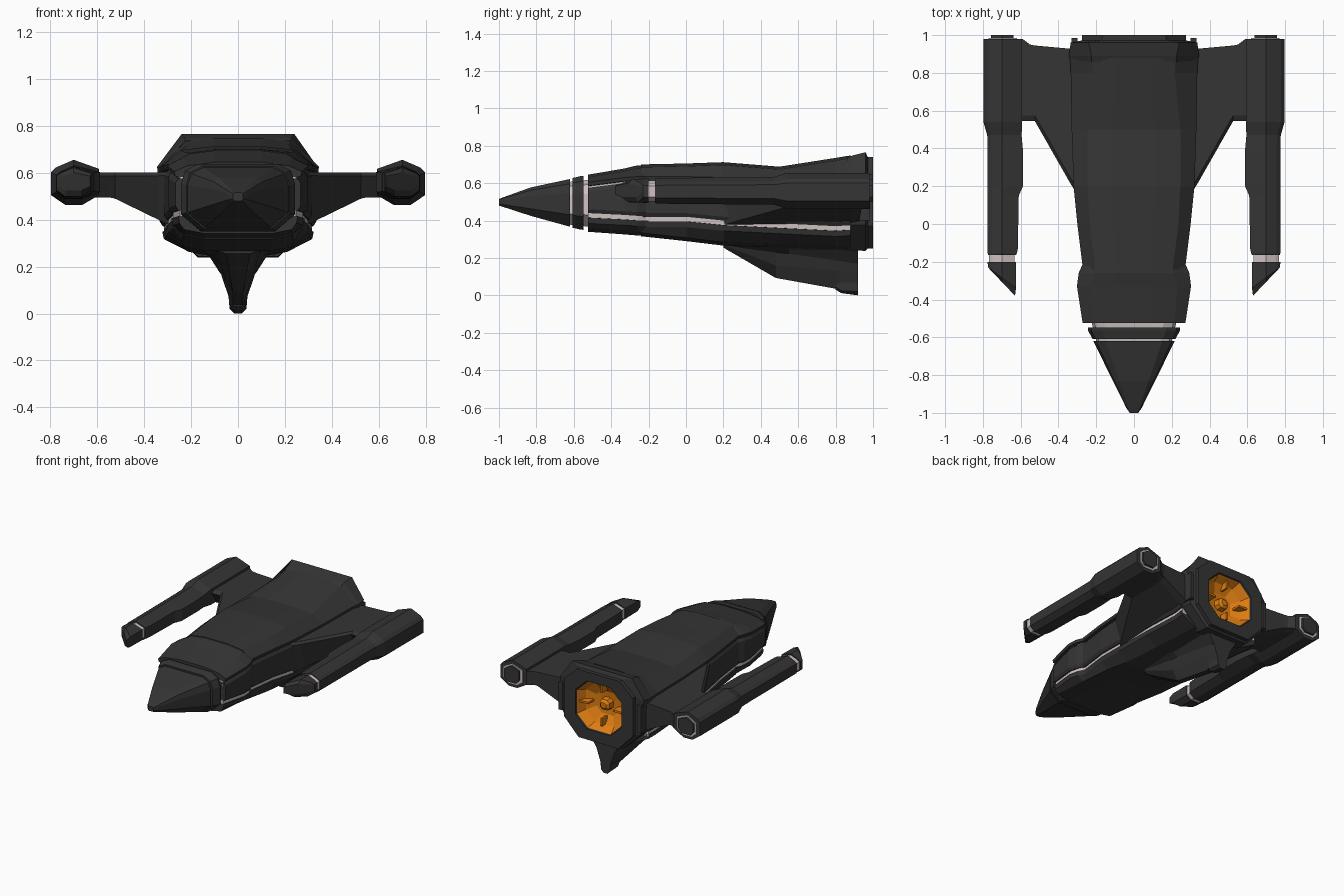
import bpy, bmesh


def material(name, rgb):
    m = bpy.data.materials.new(name)
    m.diffuse_color = (*rgb, 1)
    return m


DARK = material("dark_plating", (0.035, 0.035, 0.036))
LIGHT = material("pale_seam", (0.62, 0.53, 0.53))
ORANGE = material("engine_glow", (0.75, 0.21, 0.006))


def loft(name, rings, mat=DARK, caps=(True, True), mirror=False):
    """Skin a list of equal-length point rings."""
    bm = bmesh.new()
    vs = [[bm.verts.new(p) for p in r] for r in rings]
    n = len(rings[0])
    for a, b in zip(vs, vs[1:]):
        for i in range(n):
            j = (i + 1) % n
            bm.faces.new((a[i], a[j], b[j], b[i]))
    if caps[0]:
        bm.faces.new(vs[0])
    if caps[1]:
        bm.faces.new(vs[-1])
    bmesh.ops.recalc_face_normals(bm, faces=bm.faces)
    me = bpy.data.meshes.new(name)
    bm.to_mesh(me)
    bm.free()
    me.materials.append(mat)
    ob = bpy.data.objects.new(name, me)
    bpy.context.collection.objects.link(ob)
    if mirror:
        ob.modifiers.new("mirror", 'MIRROR').use_mirror_merge = False
    return ob


def sym(y, half):
    """Full ring at y from a right-half profile of (x, z)."""
    return [(x, y, z) for x, z in half] + [(-x, y, z) for x, z in reversed(half)]


# Nose cone, collar and the pale joints behind them
def nose_ring(y, w, zt, zb):
    h = zt - zb
    return sym(y, [(.7 * w, zt), (.93 * w, zt - .1 * h), (w, zt - .3 * h),
                   (w, zb + .25 * h), (.65 * w, zb)])


loft("nose_cone", [nose_ring(*s) for s in (
    (-1, .022, .515, .48), (-.975, .04, .525, .472), (-.83, .112, .577, .425),
    (-.62, .215, .622, .367))])
loft("nose_joint", [nose_ring(-.64, .195, .605, .38), nose_ring(-.5, .23, .62, .365)], LIGHT)
loft("nose_collar", [nose_ring(-.608, .22, .627, .362), nose_ring(-.565, .243, .637, .352),
                     nose_ring(-.548, .243, .638, .35)])


# Hull: upper shell, side bands and lower shell wrapped round a pale core
def hull(prefix, stations):
    up, low, side, core = [], [], [], []
    for y, w, wt, zt, zs, zl, wb, zb in stations:
        up.append(sym(y, [(.45 * wt, zt), (wt, zt - .015), (w + .005, zs + .02),
                          (w, zs), (w - .05, zs - .005)]))
        low.append(sym(y, [(w - .06, zl - .02), (w - .012, zl - .025),
                           (w - .018, zl - .055), (wb + .03, zb + .018), (wb - .06, zb)]))
        side.append([(x, y, z) for x, z in ((w - .06, zs - .01), (w - .012, zs - .01),
                     (w, zs - .03), (w, zl + .02), (w - .012, zl), (w - .06, zl))])
        core.append(sym(y, [(w - .02, zs + .008), (w - .02, zl - .04)]))
    loft(prefix + "_upper_shell", up)
    loft(prefix + "_lower_shell", low)
    loft(prefix + "_side_band", side, mirror=True)
    loft(prefix + "_core", core, LIGHT)


hull("cockpit", [
    (-.525, .267, .215, .645, .585, .44, .20, .34),
    (-.33, .297, .23, .678, .61, .43, .20, .326),
    (-.26, .288, .21, .695, .615, .425, .20, .32),
    (-.20, .262, .20, .696, .615, .425, .19, .318)])
hull("body", [
    (-.24, .265, .205, .70, .615, .42, .20, .316),
    (0, .295, .235, .705, .615, .42, .21, .29),
    (.2, .315, .245, .712, .61, .40, .20, .266),
    (.5, .325, .245, .688, .605, .385, .19, .255),
    (.8, .33, .215, .735, .605, .37, .18, .246),
    (.88, .335, .222, .748, .605, .375, .18, .245)])

# Tail collar with the recessed engine
hole = [(.09, .665), (.175, .585), (.175, .415), (.09, .335)]


def scaled(k):
    return [(x * k, .5 + (z - .5) * k) for x, z in hole]


plate = [(.17, .74), (.275, .645), (.275, .37), (.16, .25)]
loft("tail_collar", [
    sym(.86, [(.225, .735), (.335, .62), (.315, .38), (.17, .245)]),
    sym(.89, [(.225, .748), (.345, .625), (.315, .375), (.17, .24)]),
    sym(.96, [(.24, .765), (.335, .63), (.31, .375), (.17, .238)]),
    sym(.972, plate), sym(1, plate), sym(1, scaled(1.05)), sym(.94, hole)], caps=(False, False))
loft("engine_dish", [sym(.99, scaled(1.02)), sym(.93, scaled(.85)), sym(.895, scaled(.5)),
                     sym(.89, scaled(.2))], ORANGE, caps=(False, True))
loft("engine_hub", [sym(.885, scaled(.25)), sym(.93, scaled(.22)), sym(.945, scaled(.12))], ORANGE)


# Box helper for small details, given by opposite corners
def box(name, lo, hi, mat=DARK, mirror=False):
    loft(name, [[(lo[0], y, lo[2]), (hi[0], y, lo[2]), (hi[0], y, hi[2]), (lo[0], y, hi[2])]
                for y in (lo[1], hi[1])], mat, mirror=mirror)


box("engine_side_vane", (.10, .91, .493), (.172, .975, .507), ORANGE, True)
for z in (.36, .60):
    box("engine_vertical_vane", (-.007, .91, z), (.007, .97, z + .055), ORANGE)
# Upright ribs beside the tail
box("tail_rib", (.30, .9, .40), (.33, .985, .6), DARK, True)


# Ventral fin with root fairing and foot
def fin_ring(y, wt, zt, wm, zm, wb, zb):
    return sym(y, [(wt, zt), (wm, zm), (wb, zb)])


loft("ventral_fin", [fin_ring(.2, .10, .275, .09, .27, .05, .255),
                     fin_ring(.48, .10, .27, .06, .16, .022, .093),
                     fin_ring(.82, .105, .27, .06, .13, .022, .032),
                     fin_ring(.92, .105, .27, .06, .13, .022, .022)])
loft("fin_root_fairing", [fin_ring(.24, .14, .28, .10, .265, .06, .25),
                          fin_ring(.55, .16, .28, .11, .245, .06, .2),
                          fin_ring(.92, .16, .28, .12, .24, .075, .17)])
loft("fin_foot", [fin_ring(.8, .03, .06, .03, .045, .015, .03),
                  fin_ring(.83, .04, .07, .036, .025, .015, .012),
                  fin_ring(.92, .04, .07, .036, .02, .015, 0)])

# Wings, lofted outwards along x
loft("wing", [[(x, yf, zt - .015), (x, yf + .03, zt), (x, yb, zt), (x, yb, zb + .01),
               (x, yb - .05, zb), (x, yf + .06, zb)]
              for x, yf, yb, zt, zb in (
                  (.29, .14, .925, .605, .375), (.34, .22, .928, .602, .40),
                  (.525, .545, .945, .60, .49), (.55, .545, .95, .60, .495),
                  (.59, .545, .98, .60, .495), (.66, .545, .98, .60, .495))], mirror=True)


# Nacelles: slanted tip, pale collar, slim front barrel, thick rear barrel
def pod(y, xi, xo, zb, zt, slant=0):
    xm, h = .7, zt - zb
    pts = [(xm, zt), (xo - .02, zt - .17 * h), (xo, zt - .28 * h), (xo, zb + .22 * h),
           (xm + .035, zb), (xm - .035, zb), (xi, zb + .22 * h), (xi, zt - .2 * h)]
    return [(x, y + slant * (x - xi), z) for x, z in pts]


loft("nacelle_tip", [pod(-.38, .63, .765, .525, .6, 1.05), pod(-.34, .625, .773, .498, .622, .75),
                     pod(-.2, .625, .775, .494, .624)], mirror=True)
loft("nacelle_collar", [pod(-.22, .632, .768, .502, .615), pod(-.14, .632, .768, .502, .615)],
     LIGHT, mirror=True)
loft("nacelle_barrel", [pod(-.165, .625, .772, .494, .624), pod(-.155, .62, .775, .49, .627),
                        pod(-.13, .615, .775, .49, .627), pod(.15, .61, .775, .488, .63),
                        pod(.2, .588, .775, .487, .63), pod(.38, .587, .775, .487, .632),
                        pod(.47, .595, .777, .485, .633), pod(.54, .592, .797, .462, .655),
                        pod(.98, .592, .797, .462, .655)], mirror=True)
loft("nacelle_end_ring", [pod(.975, .62, .77, .485, .63), pod(.985, .62, .77, .485, .63)],
     LIGHT, mirror=True)
loft("nacelle_end_cap", [pod(.97, .638, .757, .50, .62), pod(1, .638, .757, .50, .62)], mirror=True)
